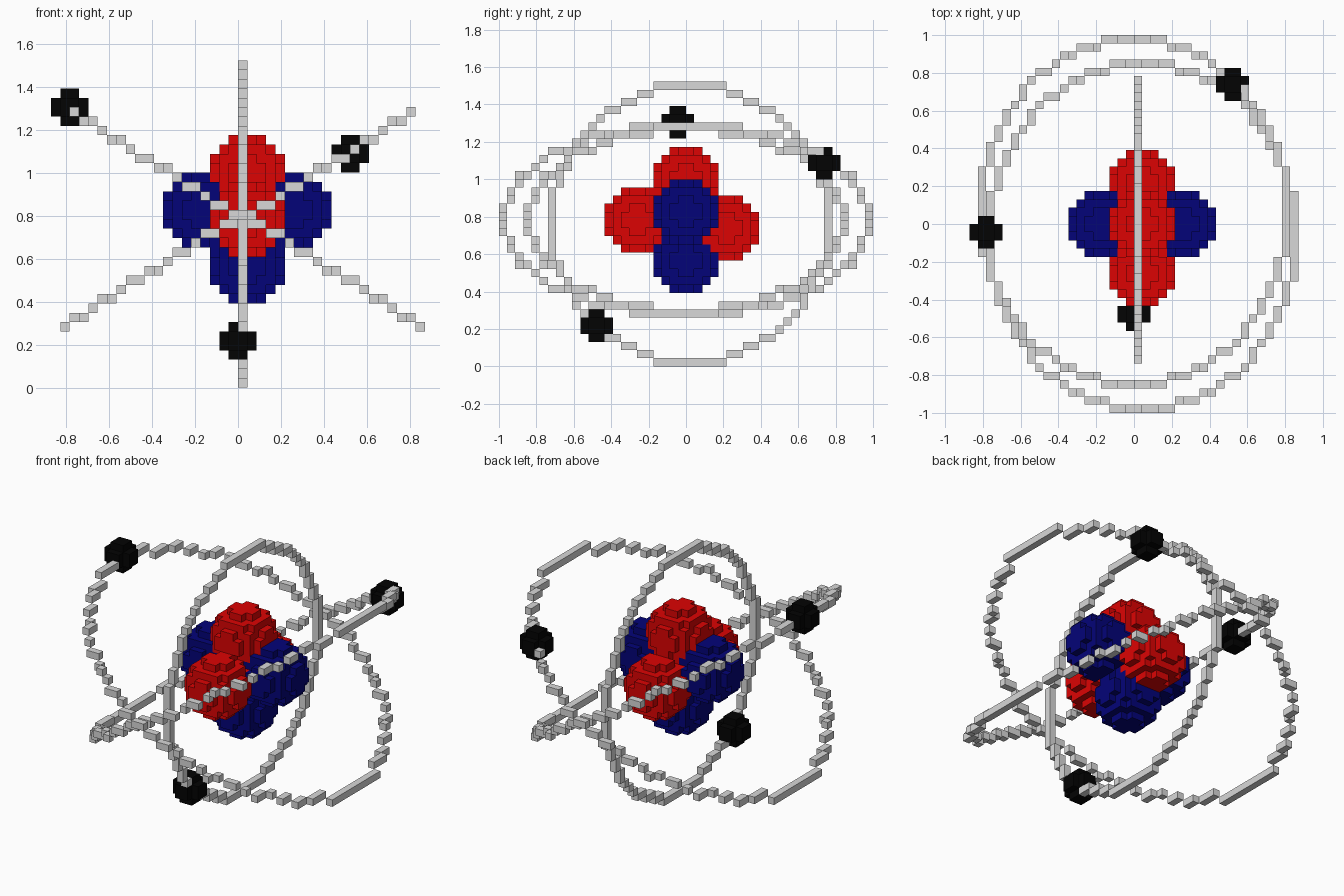
import bpy, bmesh, math

if "Cube" in bpy.data.objects:
    bpy.data.objects.remove(bpy.data.objects["Cube"], do_unlink=True)

S = 2 / 46  # voxel size


def material(name, rgb):
    m = bpy.data.materials.new(name)
    m.use_nodes = True
    m.diffuse_color = (*rgb, 1)
    m.node_tree.nodes["Principled BSDF"].inputs["Base Color"].default_value = (*rgb, 1)
    return m


RED = material("red", (0.72, 0.001, 0.001))
BLUE = material("navy_blue", (0.001, 0.001, 0.19))
BLACK = material("black", (0.001, 0.001, 0.001))
GREY = material("light_grey", (0.69, 0.69, 0.69))


def ball(center, radius, limit):
    """Voxels whose centres lie inside a sphere around a grid corner."""
    span = range(-radius, radius)
    return {(center[0] + i, center[1] + j, center[2] + k)
            for i in span for j in span for k in span
            if (i + .5) ** 2 + (j + .5) ** 2 + (k + .5) ** 2 <= limit}


def ellipse(ru, rv, off):
    """Thin stepped ellipse; off = 0.5 centres it between two columns."""
    cells = set()
    # flat stretches, one cell per column
    for i in range(-int(ru) - 1, int(ru) + 1):
        u = i + off
        w = rv * math.sqrt(max(0, 1 - (u / ru) ** 2))
        if abs(u) * rv ** 2 <= 1.05 * w * ru ** 2:
            n = math.floor(w + .5)
            cells |= {(i, n), (i, -n)}
    # steep stretches, one cell per row
    for j in range(-rv, rv + 1):
        w = ru * math.sqrt(1 - (j / rv) ** 2)
        if abs(j) * ru ** 2 <= 1.05 * w * rv ** 2:
            n = math.floor(w + .5 - off)
            cells |= {(n, j), (int(-n - 2 * off), j)}
    return cells


def tilted(shift_x, shift_y, sign):
    """Lay an orbit on a stepped slope that rises (or falls) along x."""
    out = set()
    for u, v in ellipse(18.65, 21, .5):
        side = math.copysign(1, u + .5) * sign
        rise = math.floor((abs(u + .5) - .5) * 23 / 37 + .1)
        z = 18 + rise if side > 0 else 17 - rise
        out.add((u + shift_x, v + shift_y, z))
    return out


# Parts listed by priority where they overlap
parts = [
    ("left_electron", ball((12, 17, 25), 2, 3), BLACK),
    ("right_electron", ball((-18, -1, 30), 2, 3), BLACK),
    ("lower_electron", ball((0, -11, 5), 2, 3), BLACK),
    ("top_proton", ball((1, 0, 23), 4, 15), RED),
    ("front_proton", ball((1, -6, 18), 4, 15), RED),
    ("back_proton", ball((1, 5, 17), 4, 15), RED),
    ("left_neutron", ball((6, 0, 19), 4, 15), BLUE),
    ("right_neutron", ball((-4, 0, 19), 4, 15), BLUE),
    ("bottom_neutron", ball((1, 0, 13), 4, 15), BLUE),
    ("upright_orbit", {(0, u, v + 17) for u, v in ellipse(17, 17, 0)}, GREY),
    ("left_rising_orbit", tilted(0, 1, 1), GREY),
    ("right_rising_orbit", tilted(1, -2, -1), GREY),
]

# Each voxel belongs to one part only
taken = set()
for _, cells, _ in parts:
    cells -= taken
    taken |= cells


def build(name, cells, mat):
    """Outer skin of a voxel set, skipping faces buried against other voxels."""
    bm = bmesh.new()
    verts = {}

    def vert(p):
        if p not in verts:
            verts[p] = bm.verts.new([c * S for c in p])
        return verts[p]

    for c in sorted(cells):
        for axis in range(3):
            for side in (0, 1):
                n = list(c)
                n[axis] += 2 * side - 1
                if tuple(n) in taken:
                    continue
                corners = []
                for a, b in ((0, 0), (1, 0), (1, 1), (0, 1)):
                    p = list(c)
                    p[axis] += side
                    p[(axis + 1) % 3] += a
                    p[(axis + 2) % 3] += b
                    corners.append(vert(tuple(p)))
                bm.faces.new(corners if side else corners[::-1])
    mesh = bpy.data.meshes.new(name)
    bm.to_mesh(mesh)
    bm.free()
    mesh.materials.append(mat)
    bpy.context.collection.objects.link(bpy.data.objects.new(name, mesh))


for part in parts:
    build(*part)
